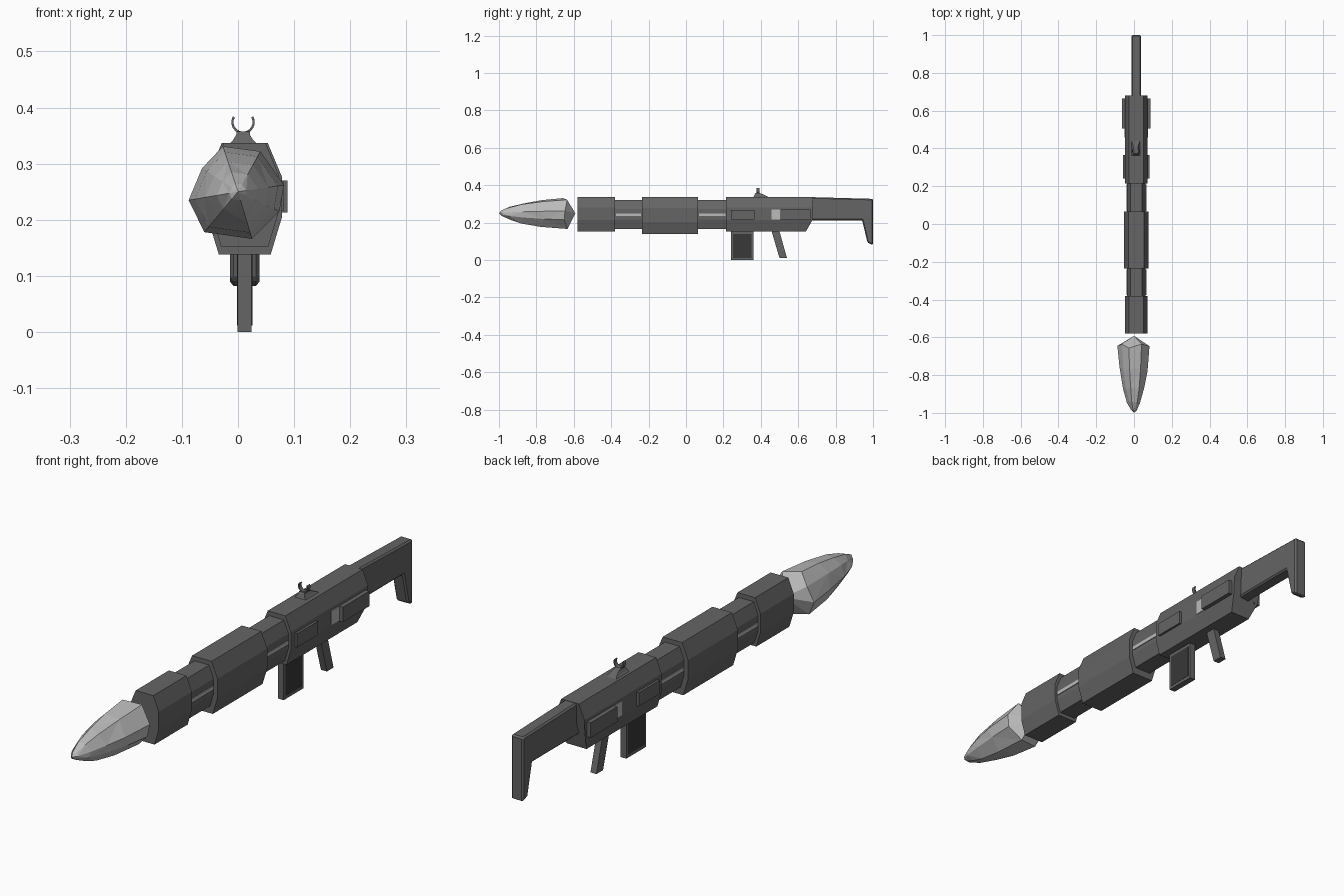
import bpy, bmesh, math

if "Cube" in bpy.data.objects:
    bpy.data.objects.remove(bpy.data.objects["Cube"])

CX = 0.012  # weapon centreline


def material(name, v):
    m = bpy.data.materials.new(name)
    m.diffuse_color = (v, v, v, 1)
    m.use_nodes = True
    m.node_tree.nodes["Principled BSDF"].inputs["Base Color"].default_value = m.diffuse_color
    return m


DARK = material("gunmetal", 0.13)
BLACK = material("black_insert", 0.04)
LIGHT = material("bare_steel", 0.5)


def finish(bm, name, mat):
    bmesh.ops.recalc_face_normals(bm, faces=bm.faces)
    me = bpy.data.meshes.new(name)
    bm.to_mesh(me)
    bm.free()
    ob = bpy.data.objects.new(name, me)
    bpy.context.collection.objects.link(ob)
    me.materials.append(mat)
    return ob


def loft(name, rings, mat=DARK):
    """Skin a list of equal-length point rings and cap both ends."""
    bm = bmesh.new()
    vs = [[bm.verts.new(p) for p in r] for r in rings]
    n = len(vs[0])
    for a, b in zip(vs, vs[1:]):
        for i in range(n):
            bm.faces.new((a[i], a[(i + 1) % n], b[(i + 1) % n], b[i]))
    bm.faces.new(vs[0])
    bm.faces.new(vs[-1])
    return finish(bm, name, mat)


def side_profile(name, pts, x0, x1, mat=DARK):
    """Extrude a (y, z) outline across x."""
    return loft(name, [[(x, y, z) for y, z in pts] for x in (x0, x1)], mat)


def box(name, x, y, z, mat=DARK):
    return side_profile(name, [(y[0], z[0]), (y[1], z[0]), (y[1], z[1]), (y[0], z[1])], *x, mat)


def octagon(y, hw, z0, z1):
    h = z1 - z0
    half = [(hw * .7, z0), (hw, z0 + h * .33), (hw, z0 + h * .7), (hw * .62, z1)]
    return ([(CX + x, y, z) for x, z in half] +
            [(CX - x, y, z) for x, z in reversed(half)])


# barrel: stepped octagonal sections
for name, y0, y1, hw, z0, z1 in [
        ("muzzle", -.58, -.38, .06, .152, .337),
        ("front_tube", -.38, -.23, .05, .166, .320),
        ("handguard", -.235, .065, .066, .138, .337),
        ("rear_tube", .065, .22, .05, .166, .320)]:
    loft(name, [octagon(y0, hw, z0, z1), octagon(y1, hw, z0, z1)])

# receiver with tucked-in rear lower corner
rear = [(x, y - .04 * max(0, (.22 - z) / .07), z) for x, y, z in octagon(.68, .06, .152, .337)]
loft("receiver", [octagon(.215, .06, .152, .337), rear])

# details repeated on both sides
for s, side in ((1, "right"), (-1, "left")):
    for tag, y in (("front", (-.375, -.24)), ("rear", (.07, .21))):
        box(f"{tag}_tube_strip_{side}", (CX + s * .04, CX + s * .053), y, (.234, .248), LIGHT)
    box(f"front_panel_{side}", (CX + s * .05, CX + s * .069), (.24, .365), (.216, .268))
    box(f"rear_panel_{side}", (CX + s * .05, CX + s * .076), (.505, .665), (.213, .27))
    box(f"port_{side}", (CX + s * .05, CX + s * .062), (.457, .505), (.216, .27), LIGHT)
    box(f"magazine_insert_{side}", (CX + s * .005, CX + s * .0135), (.25, .35), (.012, .14), BLACK)

# shoulder stock
stock = side_profile("stock", [(.64, .337), (1, .327), (1, .08), (.97, .093), (.942, .212), (.64, .212)],
                     CX - .026, CX + .026)
bev = stock.modifiers.new("edges", 'BEVEL')
bev.width = .006
bev.segments = 1

# magazine and grip
box("magazine", (CX - .0125, CX + .0125), (.24, .36), (0, .17))
side_profile("grip", [(.453, .17), (.495, .17), (.54, .01), (.5, .01)], CX - .0125, CX + .0125)

# sight: flared foot and open ring
SX = CX - .003
loft("sight_base", [
    [(SX - w, y0, z), (SX + w, y0, z), (SX + w, y1, z), (SX - w, y1, z)]
    for w, y0, y1, z in ((.03, .358, .455, .33), (.018, .364, .43, .342),
                         (.012, .368, .41, .352), (.012, .372, .395, .357))])
ring = []
for k in range(13):
    a = math.radians(150 + 240 * k / 12)
    ring.append([(SX + r * math.cos(a), y, .374 + r * math.sin(a))
                 for r, y in ((.017, .378), (.021, .378), (.021, .394), (.017, .394))])
loft("sight_ring", ring)

# faceted rocket: irregular octagon swept to a blunt nose, with a pointed back
outline = [(-.088, .235), (-.064, .292), (-.027, .331), (.04, .322),
           (.082, .262), (.074, .215), (.025, .166), (-.06, .178)]
bm = bmesh.new()
rings = []
for k, (y, s) in enumerate([(-.645, 1), (-.77, .87), (-.87, .66), (-.94, .43), (-.985, .18)]):
    ring = []
    for i, (x, z) in enumerate(outline):
        wob = .012 * math.sin(i * 2.4 + k * 1.7)
        ring.append(bm.verts.new((x * s, y + wob * min(1, s * 1.2), .25 + (z - .25) * s)))
    rings.append(ring)
nose, tail = bm.verts.new((0, -1, .25)), bm.verts.new((0, -.592, .25))
for i in range(8):
    j = (i + 1) % 8
    for k, (a, b) in enumerate(zip(rings, rings[1:])):
        if (i + k) % 2:
            bm.faces.new((a[i], a[j], b[i]))
            bm.faces.new((a[j], b[j], b[i]))
        else:
            bm.faces.new((a[i], a[j], b[j]))
            bm.faces.new((a[i], b[j], b[i]))
    bm.faces.new((rings[-1][i], rings[-1][j], nose))
    bm.faces.new((rings[0][j], rings[0][i], tail))
finish(bm, "rocket", LIGHT)
